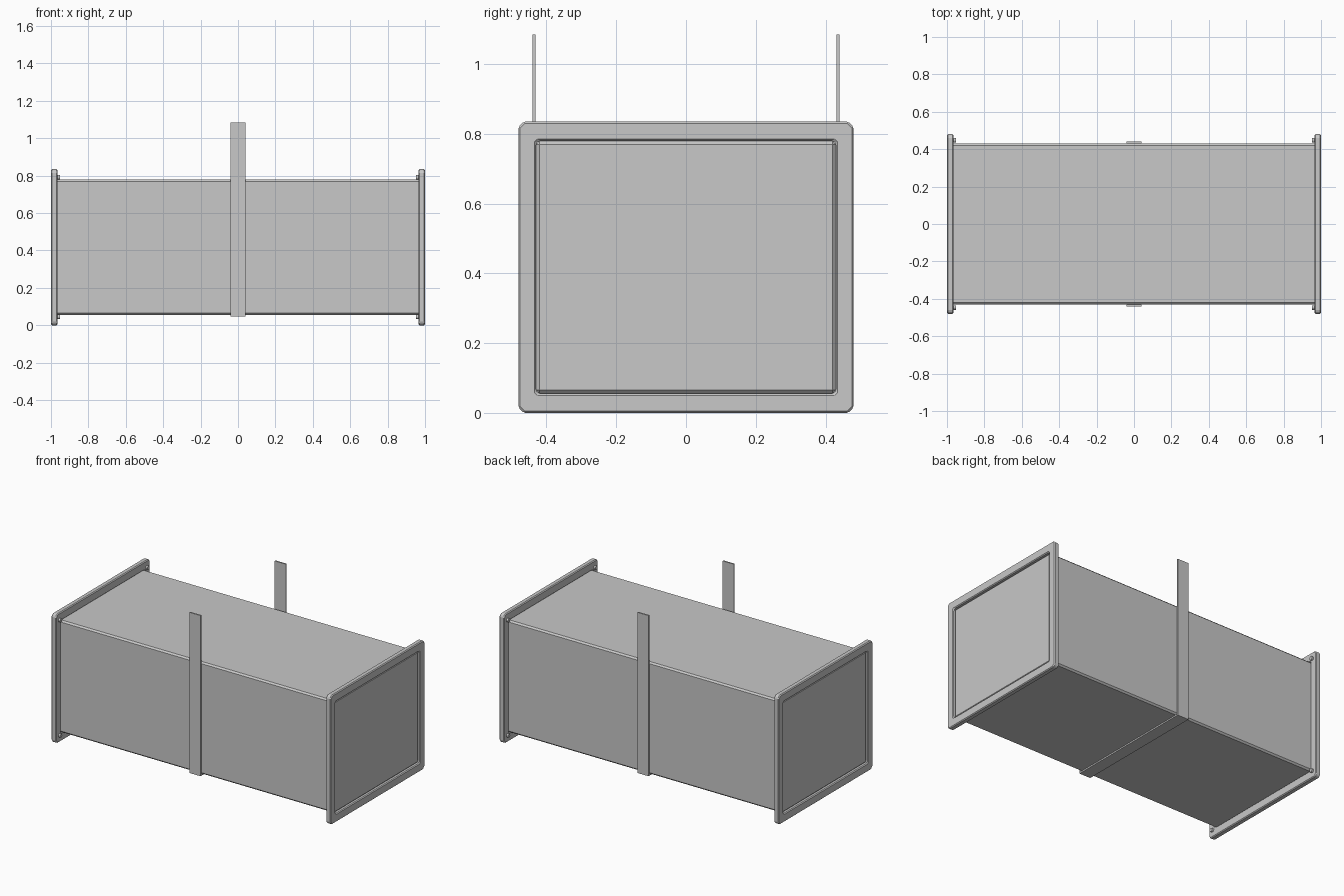
import bpy, bmesh, math
from mathutils import Matrix

if "Cube" in bpy.data.objects:
    bpy.data.objects.remove(bpy.data.objects["Cube"])

ZC = 0.4175  # height of the duct axis
metal = bpy.data.materials.new("galvanised_grey")
metal.diffuse_color = (0.58, 0.58, 0.58, 1)
metal.use_nodes = True
metal.node_tree.nodes["Principled BSDF"].inputs["Base Color"].default_value = metal.diffuse_color


def finish(name, bm, bevel=0.0):
    bmesh.ops.recalc_face_normals(bm, faces=bm.faces)
    me = bpy.data.meshes.new(name)
    bm.to_mesh(me)
    bm.free()
    me.materials.append(metal)
    ob = bpy.data.objects.new(name, me)
    bpy.context.collection.objects.link(ob)
    if bevel:
        mod = ob.modifiers.new("bevel", 'BEVEL')
        mod.width = bevel
        mod.segments = 1
        mod.limit_method = 'ANGLE'
        mod.angle_limit = math.radians(40)
    return ob


def box(name, lo, hi, bevel=0.0):
    bm = bmesh.new()
    size = [h - l for l, h in zip(lo, hi)]
    mid = [(h + l) / 2 for l, h in zip(lo, hi)]
    bmesh.ops.create_cube(bm, size=1, matrix=Matrix.Translation(mid) @ Matrix.Diagonal((*size, 1)))
    return finish(name, bm, bevel)


def chamfered(hy, hz, c):
    # Rectangle outline with cut corners, as (y, z) points
    pts = []
    for sy, sz in ((1, 1), (-1, 1), (-1, -1), (1, -1)):
        a = (sy * hy, sz * (hz - c))
        b = (sy * (hy - c), sz * hz)
        pts += [a, b] if sy == sz else [b, a]
    return pts


def flange(name, x0, x1):
    # Picture-frame ring around the duct end
    bm = bmesh.new()
    loops = []
    for x in (x0, x1):
        for hy, hz, c in ((0.48, 0.4175, 0.014), (0.43, 0.3625, 0.008)):
            loops.append([bm.verts.new((x, y, z + ZC)) for y, z in chamfered(hy, hz, c)])
    o0, i0, o1, i1 = loops
    for a, b in ((o0, i0), (i0, i1), (i1, o1), (o1, o0)):
        for k in range(8):
            n = (k + 1) % 8
            bm.faces.new((a[k], a[n], b[n], b[k]))
    return finish(name, bm, 0.006)


# Duct body with chamfered edges, ends set just inside the flanges
box("duct_body", (-0.99, -0.43, 0.055), (0.99, 0.43, 0.78), 0.010)

# End flanges with a bolt at each corner of the inner side
for side, s in (("left", -1), ("right", 1)):
    flange(side + "_flange", s * 0.965, s * 1.0)
    for sy in (-1, 1):
        for sz in (-1, 1):
            bm = bmesh.new()
            m = Matrix.Translation((s * 0.963, sy * 0.447, ZC + sz * 0.373)) @ Matrix.Rotation(math.pi / 2, 4, 'Y')
            bmesh.ops.create_cone(bm, cap_ends=True, segments=12, radius1=0.012,
                                  radius2=0.012, depth=0.02, matrix=m)
            finish(side + "_flange_bolt", bm)

# U-shaped hanger strap
for side, s in (("front", -1), ("back", 1)):
    y0, y1 = sorted((s * 0.431, s * 0.44))
    box(side + "_hanger_strap", (-0.04, y0, 0.046), (0.04, y1, 1.085))
box("bottom_hanger_strap", (-0.04, -0.431, 0.046), (0.04, 0.431, 0.055))
